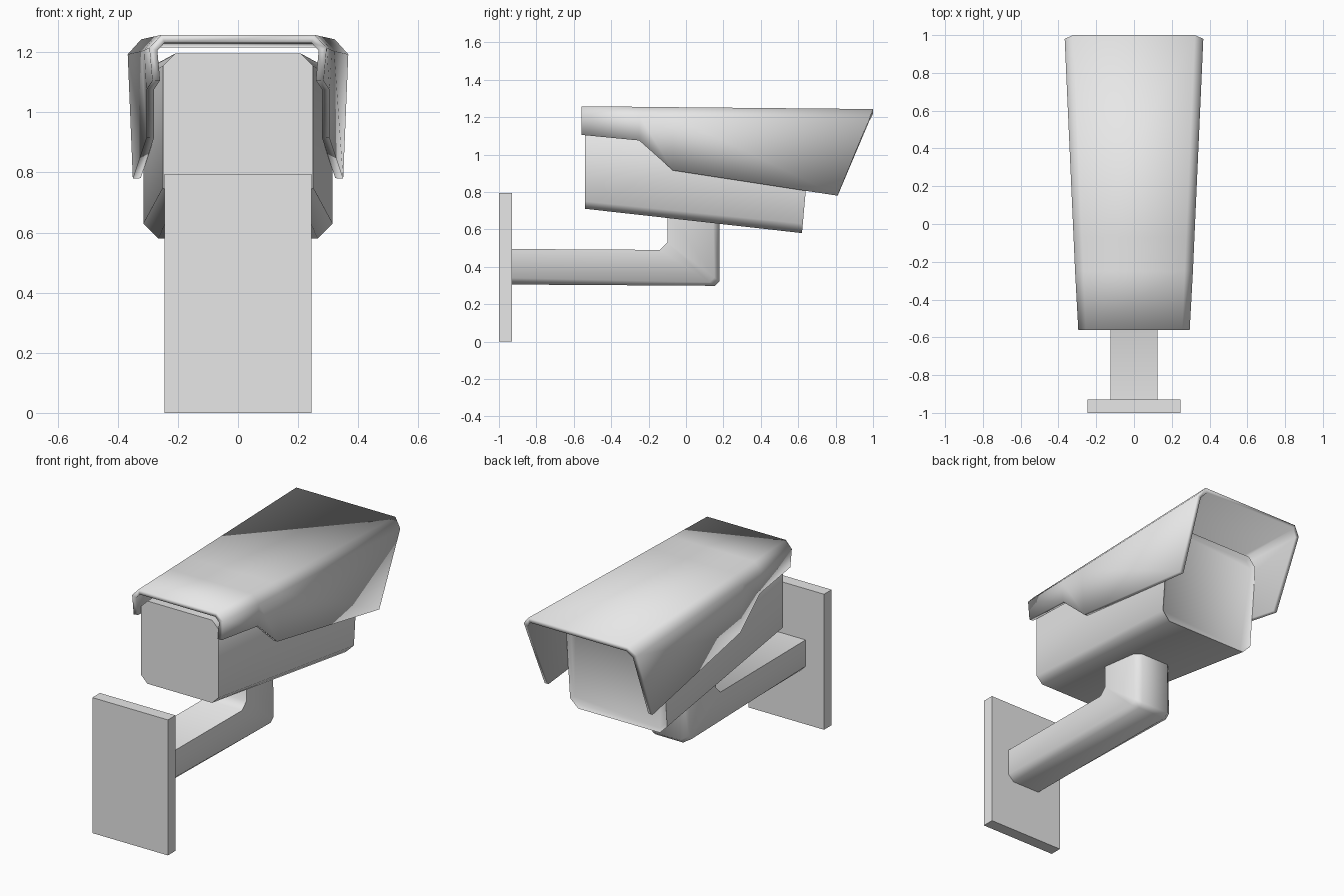
import bpy
import bmesh
import math

cube = bpy.data.objects.get("Cube")
if cube:
    bpy.data.objects.remove(cube, do_unlink=True)

grey = bpy.data.materials.new("light grey")
grey.use_nodes = True
grey.diffuse_color = (0.8, 0.8, 0.8, 1)
grey.node_tree.nodes["Principled BSDF"].inputs["Base Color"].default_value = (0.8, 0.8, 0.8, 1)


def finish(name, bm, smooth=True):
    mesh = bpy.data.meshes.new(name)
    bm.to_mesh(mesh)
    bm.free()
    obj = bpy.data.objects.new(name, mesh)
    bpy.context.collection.objects.link(obj)
    mesh.materials.append(grey)
    if smooth:
        bpy.ops.object.select_all(action="DESELECT")
        obj.select_set(True)
        bpy.context.view_layer.objects.active = obj
        bpy.ops.object.shade_smooth_by_angle(angle=math.radians(62))
    return obj


def loft(rings, closed=True):
    """Skin a list of equal point rings; closed rings also get end caps."""
    bm = bmesh.new()
    loops = [[bm.verts.new(p) for p in ring] for ring in rings]
    n = len(loops[0])
    for a, b in zip(loops, loops[1:]):
        for i in range(n if closed else n - 1):
            j = (i + 1) % n
            bm.faces.new((a[i], a[j], b[j], b[i]))
    end = None
    if closed:
        bm.faces.new(loops[0])
        end = bm.faces.new(loops[-1])
        bmesh.ops.recalc_face_normals(bm, faces=bm.faces)
    return bm, end


def mirrored(half):
    """Complete a right-hand outline, given from the middle outwards."""
    return [(-x, y, z) for x, y, z in reversed(half)] + half


# Wall plate
bm = bmesh.new()
bmesh.ops.create_cube(bm, size=1)
bmesh.ops.scale(bm, vec=(0.49, 0.07, 0.795), verts=bm.verts)
bmesh.ops.translate(bm, vec=(0, -0.965, 0.3975), verts=bm.verts)
finish("wall_plate", bm, smooth=False)

# Bent arm: square inner corners, chamfered outer corners
ARM_HALF, ARM_CUT = 0.125, 0.035
arm_path = [  # (inner y, z), (outer y, z)
    ((-0.935, 0.495), (-0.935, 0.305)),
    ((-0.14, 0.49), (0.155, 0.298)),
    ((-0.10, 0.53), (0.18, 0.322)),
    ((-0.10, 0.69), (0.18, 0.66)),
]
rings = []
for inner, outer in arm_path:
    f = ARM_CUT / math.dist(inner, outer)
    cut = [o + (i - o) * f for i, o in zip(inner, outer)]
    rings.append(mirrored([(ARM_HALF - ARM_CUT, *outer),
                           (ARM_HALF, *cut), (ARM_HALF, *inner)]))
finish("support_arm", loft(rings)[0])


# Camera housing: chamfered box widening towards the lens end
def housing_ring(half, low, high, cut, y, lean):
    outline = [(half - cut, low), (half, low + cut), (half, high - cut), (half - cut, high)]
    return mirrored([(x, y + lean * (z - low), z) for x, z in outline])


bm, lens_end = loft([housing_ring(0.25, 0.71, 1.195, 0.04, -0.54, 0),
                     housing_ring(0.315, 0.58, 1.165, 0.05, 0.62, 0.09)])
# Recessed window behind a thin rim
bmesh.ops.inset_region(bm, faces=[lens_end], thickness=0.02, use_even_offset=True)
bmesh.ops.translate(bm, vec=(0, -0.015, 0), verts=lens_end.verts)
finish("camera_housing", bm)

# Sun hood: folded sheet with stepped lower edges and a raked front
hood_stations = [  # (x, y, z) of the roof edge, shoulder and lower edge
    [(0.255, -0.56, 1.258), (0.295, -0.56, 1.215), (0.285, -0.56, 1.105)],
    [(0.268, -0.25, 1.255), (0.312, -0.25, 1.207), (0.305, -0.25, 1.075)],
    [(0.276, -0.07, 1.253), (0.320, -0.07, 1.204), (0.305, -0.07, 0.915)],
    [(0.322, 1.00, 1.243), (0.367, 0.98, 1.193), (0.350, 0.81, 0.78)],
]
hood = finish("sun_hood", loft([mirrored(s) for s in hood_stations], closed=False)[0])
sheet = hood.modifiers.new("sheet_thickness", "SOLIDIFY")
sheet.thickness = 0.026
sheet.offset = -1
sheet.use_even_offset = True
